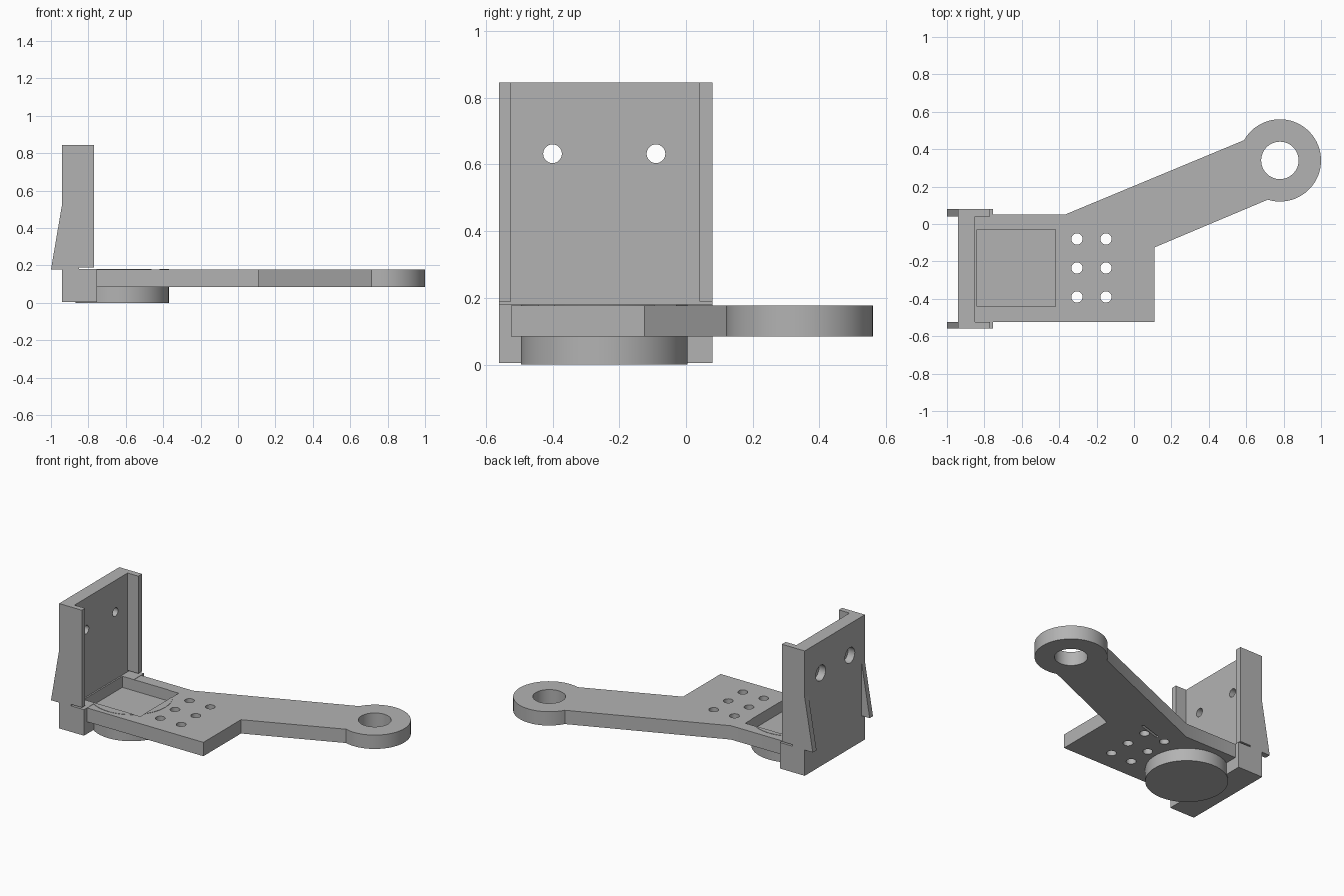
import bpy, bmesh, math
from mathutils import Matrix

if "Cube" in bpy.data.objects:
    bpy.data.objects.remove(bpy.data.objects["Cube"])

grey = bpy.data.materials.new("plain_grey")
grey.diffuse_color = (0.45, 0.45, 0.45, 1)
grey.use_nodes = True
grey.node_tree.nodes["Principled BSDF"].inputs["Base Color"].default_value = grey.diffuse_color


def prism(name, pts, lo, hi, axis="z"):
    """Extrude an outline: (x, y) points along z, or (x, z) points along y."""
    bm = bmesh.new()
    place = (lambda p: (p[0], p[1], lo)) if axis == "z" else (lambda p: (p[0], lo, p[1]))
    face = bm.faces.new([bm.verts.new(place(p)) for p in pts])
    new = bmesh.ops.extrude_face_region(bm, geom=[face])["geom"]
    step = (0, 0, hi - lo) if axis == "z" else (0, hi - lo, 0)
    bmesh.ops.translate(bm, vec=step, verts=[g for g in new if isinstance(g, bmesh.types.BMVert)])
    bmesh.ops.recalc_face_normals(bm, faces=bm.faces)
    return finish(name, bm)


def finish(name, bm):
    mesh = bpy.data.meshes.new(name)
    bm.to_mesh(mesh)
    bm.free()
    mesh.materials.append(grey)
    ob = bpy.data.objects.new(name, mesh)
    bpy.context.collection.objects.link(ob)
    return ob


def box(name, x0, x1, y0, y1, z0, z1):
    return prism(name, [(x0, y0), (x1, y0), (x1, y1), (x0, y1)], z0, z1)


def cylinder(name, r, depth, loc, rot=Matrix(), n=64):
    bm = bmesh.new()
    bmesh.ops.create_cone(bm, cap_ends=True, segments=n, radius1=r, radius2=r,
                          depth=depth, matrix=Matrix.Translation(loc) @ rot)
    return finish(name, bm)


def boolean(ob, other, op="DIFFERENCE"):
    mod = ob.modifiers.new(op.title(), "BOOLEAN")
    mod.operation, mod.object, mod.solver = op, other, "EXACT"
    bpy.context.view_layer.objects.active = ob
    bpy.ops.object.modifier_apply(modifier=mod.name)
    bpy.data.objects.remove(other)


def smooth(ob):
    bpy.ops.object.select_all(action="DESELECT")
    ob.select_set(True)
    bpy.context.view_layer.objects.active = ob
    bpy.ops.object.shade_smooth_by_angle(angle=math.radians(30))


# Base plate with its slanted arm, ending in a round eye
cx, cy, r = 0.78, 0.34, 0.22
a0, a1 = math.atan2(0.13 - cy, 0.715 - cx), math.atan2(0.45 - cy, 0.585 - cx)
eye = [(cx + r * math.cos(a0 + (a1 - a0) * i / 48), cy + r * math.sin(a0 + (a1 - a0) * i / 48))
       for i in range(49)]
plate = prism("base_plate", [(-0.85, -0.525), (0.11, -0.525), (0.11, -0.125)] + eye
              + [(-0.37, 0.05), (-0.85, 0.05)], 0.085, 0.178)

# Round boss under the plate
boolean(plate, cylinder("boss", 0.25, 0.18, (-0.62, -0.245, 0.09), n=96), "UNION")

# Eye hole, six screw holes, square pocket and underside slit
boolean(plate, cylinder("eye_hole", 0.1, 0.4, (cx, cy, 0.13)))
for x in (-0.305, -0.15):
    for y in (-0.08, -0.235, -0.39):
        boolean(plate, cylinder("screw_hole", 0.03, 0.4, (x, y, 0.13), n=32))
boolean(plate, box("pocket", -0.84, -0.42, -0.44, -0.03, 0.105, 0.3))
slit = box("slit", -0.085, 0.085, -0.008, 0.008, -0.02, 0.02)
slit.data.transform(Matrix.Translation((-0.16, -0.04, 0.085)) @ Matrix.Rotation(0.3, 4, "Z"))
boolean(plate, slit)
smooth(plate)

# Foot block, kept clear of the pocket
foot = box("foot_block", -0.94, -0.755, -0.56, 0.08, 0.005, 0.18)
boolean(foot, box("foot_pocket", -0.84, -0.42, -0.44, -0.03, 0.105, 0.3))

# Upright wall with counterbored mounting holes
wall = box("back_wall", -0.94, -0.85, -0.56, 0.08, 0.18, 0.845)
turn = Matrix.Rotation(math.pi / 2, 4, "Y")
for y in (-0.4, -0.09):
    boolean(wall, cylinder("wall_hole", 0.028, 0.4, (-0.9, y, 0.632), turn, 32))
    boolean(wall, cylinder("counterbore", 0.052, 0.1, (-0.94, y, 0.632), turn, 32))
smooth(wall)

# Side flanges and tapered rear ribs on both edges
for side, y0, y1 in (("front", -0.56, -0.525), ("back", 0.04, 0.08)):
    box(side + "_flange", -0.85, -0.77, y0, y1, 0.19, 0.845)
    prism(side + "_rib", [(-0.94, 0.178), (-1.0, 0.178), (-0.94, 0.53)],
          y0, y1, "y")
